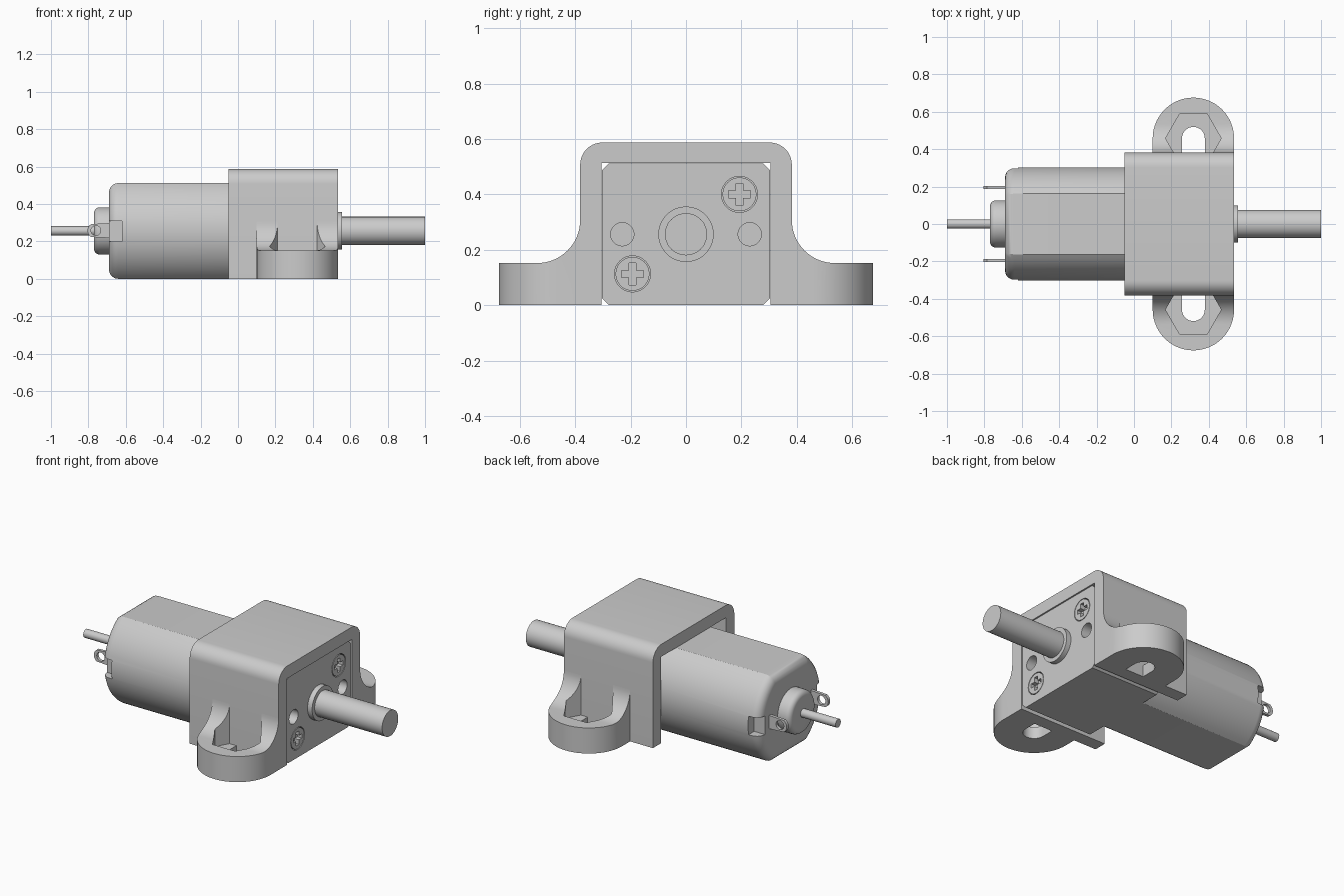
import bpy, bmesh
from math import sin, cos, pi, radians, sqrt, acos

if "Cube" in bpy.data.objects:
    bpy.data.objects.remove(bpy.data.objects["Cube"])

ZC = 0.256  # height of the motor axis


def arc(cu, cv, r, a0, a1, n=12):
    return [(cu + r * cos(radians(a0 + (a1 - a0) * i / n)),
             cv + r * sin(radians(a0 + (a1 - a0) * i / n))) for i in range(n + 1)]


def circle(cu, cv, r, n=48):
    return arc(cu, cv, r, 0, 360 - 360 / n, n - 1)


def rect(u0, u1, v0, v1):
    return [(u0, v0), (u1, v0), (u1, v1), (u0, v1)]


def prism(name, pts, axis, a, b, bevel=0.0):
    """Extrude a 2D profile along an axis; bevel rounds the rim at the 'a' end."""
    place = {'x': lambda u, v, h: (h, u, v),
             'y': lambda u, v, h: (u, h, v),
             'z': lambda u, v, h: (u, v, h)}[axis]
    bm = bmesh.new()
    lo = [bm.verts.new(place(u, v, a)) for u, v in pts]
    hi = [bm.verts.new(place(u, v, b)) for u, v in pts]
    cap = bm.faces.new(lo)
    bm.faces.new(hi)
    n = len(pts)
    for i in range(n):
        j = (i + 1) % n
        bm.faces.new((lo[i], lo[j], hi[j], hi[i]))
    bmesh.ops.recalc_face_normals(bm, faces=bm.faces)
    if bevel:
        bmesh.ops.bevel(bm, geom=list(cap.edges), offset=bevel, segments=5,
                        profile=0.5, affect='EDGES')
    me = bpy.data.meshes.new(name)
    bm.to_mesh(me)
    bm.free()
    ob = bpy.data.objects.new(name, me)
    bpy.context.collection.objects.link(ob)
    return ob


def boolean(ob, cutters, op='DIFFERENCE'):
    for c in cutters:
        c.hide_render = True
        m = ob.modifiers.new('cut', 'BOOLEAN')
        m.operation, m.solver, m.object = op, 'EXACT', c
    dg = bpy.context.evaluated_depsgraph_get()
    me = bpy.data.meshes.new_from_object(ob.evaluated_get(dg))
    ob.modifiers.clear()
    ob.data = me
    for c in cutters:
        bpy.data.objects.remove(c)
    return ob


# Motor can: round sides, flat top and bottom, two notches at the rear
R = 0.303
flat = 90 - acos(ZC / R) * 180 / pi
can_profile = arc(0, ZC, R, -flat, flat, 24) + arc(0, ZC, R, 180 - flat, 180 + flat, 24)
can = prism('motor_can', can_profile, 'x', -0.69, 0.075, bevel=0.05)
boolean(can, [prism('notch', rect(-0.8, -0.62, 0.20, 0.31), 'y', s * 0.245, s * 0.4)
              for s in (-1, 1)])

# Rear boss and rear shaft
prism('rear_boss', circle(0, ZC, 0.126), 'x', -0.77, -0.68, bevel=0.03)
prism('rear_shaft', circle(0, ZC, 0.025, 24), 'x', -1.0, -0.75)

# Solder terminals with eyelets
for s, side in ((-1, 'front'), (1, 'back')):
    tab = arc(-0.765, 0.258, 0.04, 120, 240, 8) + [(-0.68, 0.218), (-0.68, 0.298)]
    t = prism('terminal_' + side, tab, 'y', s * 0.186, s * 0.204)
    boolean(t, [prism('eyelet', circle(-0.76, 0.258, 0.026, 24), 'y', s * 0.1, s * 0.3)])

# Gearbox block with two blind holes and two screw seats
F = 0.527
c = 0.025
gear = prism('gearbox', [(-0.304 + c, 0), (0.304 - c, 0), (0.304, c), (0.304, 0.512 - c),
                         (0.304 - c, 0.512), (-0.304 + c, 0.512),
                         (-0.304, 0.512 - c), (-0.304, c)], 'x', 0.075, F)
screws = [(0.193, 0.40), (-0.193, 0.113)]
boolean(gear, [prism('hole', circle(s * 0.23, ZC, 0.042, 32), 'x', F - 0.08, 0.6)
               for s in (-1, 1)]
        + [prism('seat', circle(y, z, 0.065), 'x', F - 0.05, 0.6) for y, z in screws])

# Cross-head screws
for i, (y, z) in enumerate(screws):
    w, l = 0.013, 0.04
    cross = [(w, w), (w, l), (-w, l), (-w, w), (-l, w), (-l, -w),
             (-w, -w), (-w, -l), (w, -l), (w, -w), (l, -w), (l, w)]
    s = prism(f'screw_{i + 1}', circle(y, z, 0.061), 'x', F - 0.055, F)
    boolean(s, [prism('cross', [(y + u, z + v) for u, v in cross], 'x', F - 0.03, 0.6)])

# Output bushing and shaft
prism('output_bushing', circle(0, ZC, 0.1), 'x', F - 0.02, 0.557)
prism('output_shaft', circle(0, ZC, 0.076), 'x', F - 0.02, 1.0)

# Bracket: an inverted U over the gearbox
u_profile = ([(0.305, 0), (0.382, 0)] + arc(0.302, 0.507, 0.08, 0, 90, 10)
             + arc(-0.302, 0.507, 0.08, 90, 180, 10)
             + [(-0.382, 0), (-0.305, 0), (-0.305, 0.513), (0.305, 0.513)])
prism('bracket', u_profile, 'x', -0.05, 0.535)

# Bracket feet: filleted tabs with a hex nut pocket and a bolt slot
CX, CY, W = 0.3175, 0.458, 0.2175
for s, side in ((-1, 'front'), (1, 'back')):
    def flip(pts, axis):
        return [(s * u, v) if axis == 'u' else (u, s * v) for u, v in pts]
    side_profile = arc(0.537, 0.307, 0.155, 180, 270, 16) + [(0.72, 0.152), (0.72, 0), (0.382, 0)]
    foot = prism('bracket_foot_' + side, flip(side_profile, 'u'), 'x', 0.0, 0.7)
    plan = arc(CX, CY, W, 0, 180, 40) + [(CX - W, 0.3), (CX + W, 0.3)]
    boolean(foot, [prism('plan', flip(plan, 'v'), 'z', -0.1, 0.6)], 'INTERSECT')
    slot = arc(CX, CY, 0.061, 0, 180, 20) + [(CX - 0.061, 0.3), (CX + 0.061, 0.3)]
    boolean(foot, [prism('nut_pocket', flip(circle(CX, CY, 0.149, 6), 'v'), 'z', 0.07, 0.6),
                   prism('slot', flip(slot, 'v'), 'z', -0.1, 0.3)])

# Smooth the round surfaces, keep edges sharp
bpy.ops.object.select_all(action='DESELECT')
for ob in bpy.context.collection.objects:
    ob.select_set(True)
    bpy.context.view_layer.objects.active = ob
bpy.ops.object.shade_smooth_by_angle(angle=radians(30))
